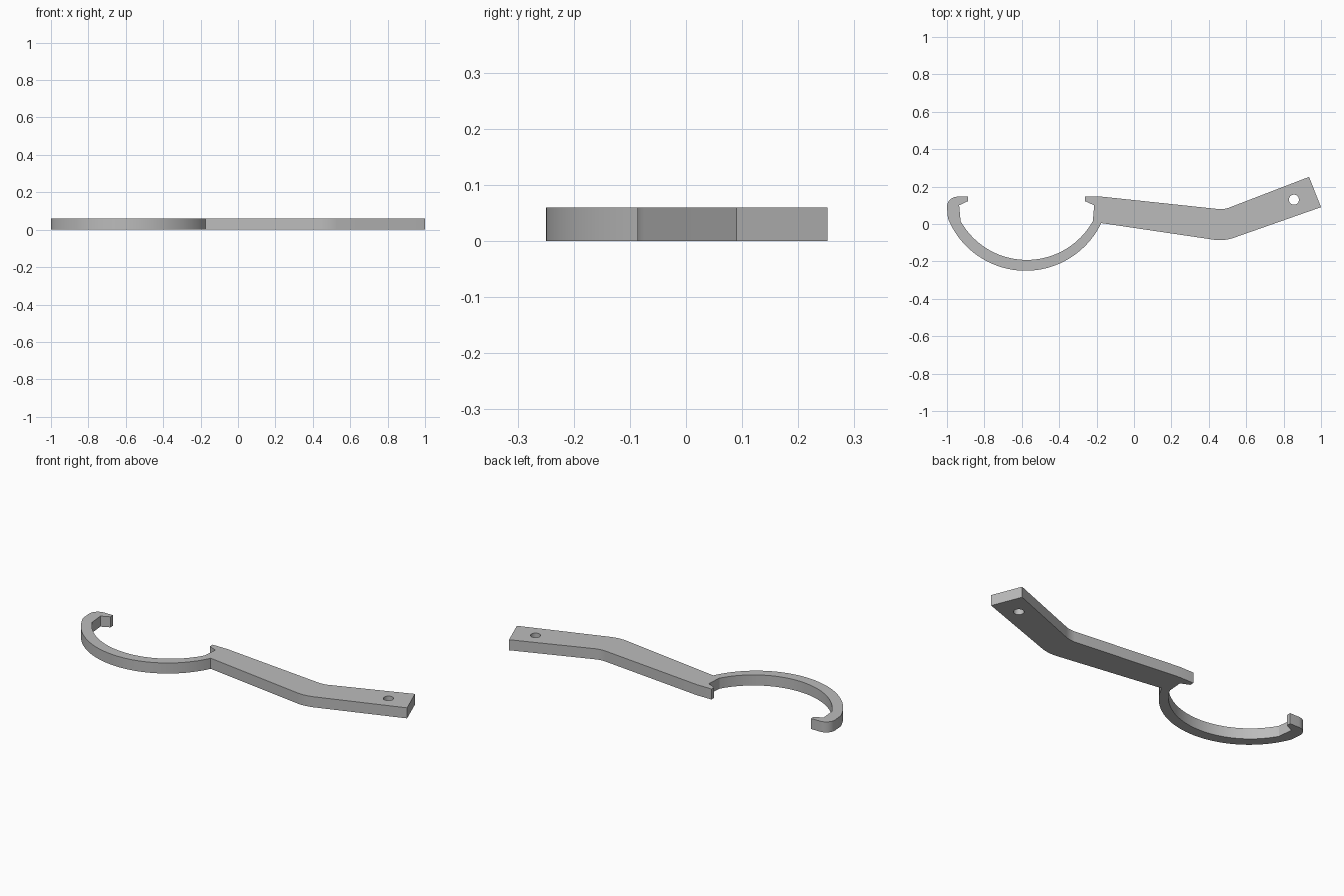
import bpy, bmesh, math
from mathutils import Vector

cube = bpy.data.objects.get("Cube")
if cube:
    bpy.data.objects.remove(cube, do_unlink=True)

THICKNESS = 0.06


def arc(a, b, c, steps):
    """Points on the circle from a through b to c."""
    a, b, c = Vector(a), Vector(b), Vector(c)
    u, v = b - a, c - a
    d = 2 * (u.x * v.y - u.y * v.x)
    centre = a + Vector((v.y * u.dot(u) - u.y * v.dot(v),
                         u.x * v.dot(v) - v.x * u.dot(u))) / d
    start = a - centre
    t0 = math.atan2(start.y, start.x)
    angle = [math.atan2(p.y - centre.y, p.x - centre.x) - t0 for p in (b, c)]
    mid, sweep = [x % math.tau for x in angle]
    if mid > sweep:
        sweep -= math.tau
    return [centre + start.length * Vector((math.cos(t0 + sweep * i / steps),
                                            math.sin(t0 + sweep * i / steps)))
            for i in range(steps + 1)]


# Outer edge of the hook, then the bent handle
outline = arc((-0.995, 0.03), (-0.578, -0.25), (-0.175, 0.005), 40)
outline += arc((0.44, -0.086), (0.485, -0.085), (0.53, -0.075), 6)
outline += [(1.0, 0.09), (0.936, 0.252)]
outline += arc((0.515, 0.09), (0.483, 0.081), (0.45, 0.08), 6)
# Right lip
outline += [(-0.17, 0.146), (-0.262, 0.146), (-0.262, 0.122), (-0.213, 0.1)]
# Inner edge of the hook
outline += arc((-0.22, 0.015), (-0.578, -0.192), (-0.927, 0.015), 40)
# Left lip with its rounded back
outline += [(-0.935, 0.1), (-0.888, 0.122), (-0.888, 0.146)]
outline += arc((-0.945, 0.146), (-0.984, 0.13), (-1.0, 0.092), 8)

# Hanging hole near the handle end
hole = [(0.855 + 0.027 * math.cos(math.tau * i / 24),
         0.13 + 0.027 * math.sin(math.tau * i / 24)) for i in range(24)]

# Fill the flat profile and extrude it
bm = bmesh.new()
edges = []
for loop in (outline, hole):
    verts = [bm.verts.new((p[0], p[1], 0)) for p in loop]
    edges += [bm.edges.new((verts[i - 1], verts[i])) for i in range(len(verts))]
bmesh.ops.triangle_fill(bm, edges=edges, use_beauty=True, normal=(0, 0, 1))
result = bmesh.ops.extrude_face_region(bm, geom=bm.faces[:])
top = [g for g in result["geom"] if isinstance(g, bmesh.types.BMVert)]
bmesh.ops.translate(bm, verts=top, vec=(0, 0, THICKNESS))
bmesh.ops.recalc_face_normals(bm, faces=bm.faces[:])

mesh = bpy.data.meshes.new("hook_wrench")
bm.to_mesh(mesh)
bm.free()
wrench = bpy.data.objects.new("hook_wrench", mesh)
bpy.context.collection.objects.link(wrench)

# Plain grey metal
grey = bpy.data.materials.new("grey_metal")
grey.use_nodes = True
colour = (0.5, 0.5, 0.5, 1)
grey.diffuse_color = colour
for node in grey.node_tree.nodes:
    if node.type == "BSDF_PRINCIPLED":
        node.inputs["Base Color"].default_value = colour
mesh.materials.append(grey)

bpy.ops.object.select_all(action="DESELECT")
wrench.select_set(True)
bpy.context.view_layer.objects.active = wrench
bpy.ops.object.shade_smooth_by_angle(angle=math.radians(25))
